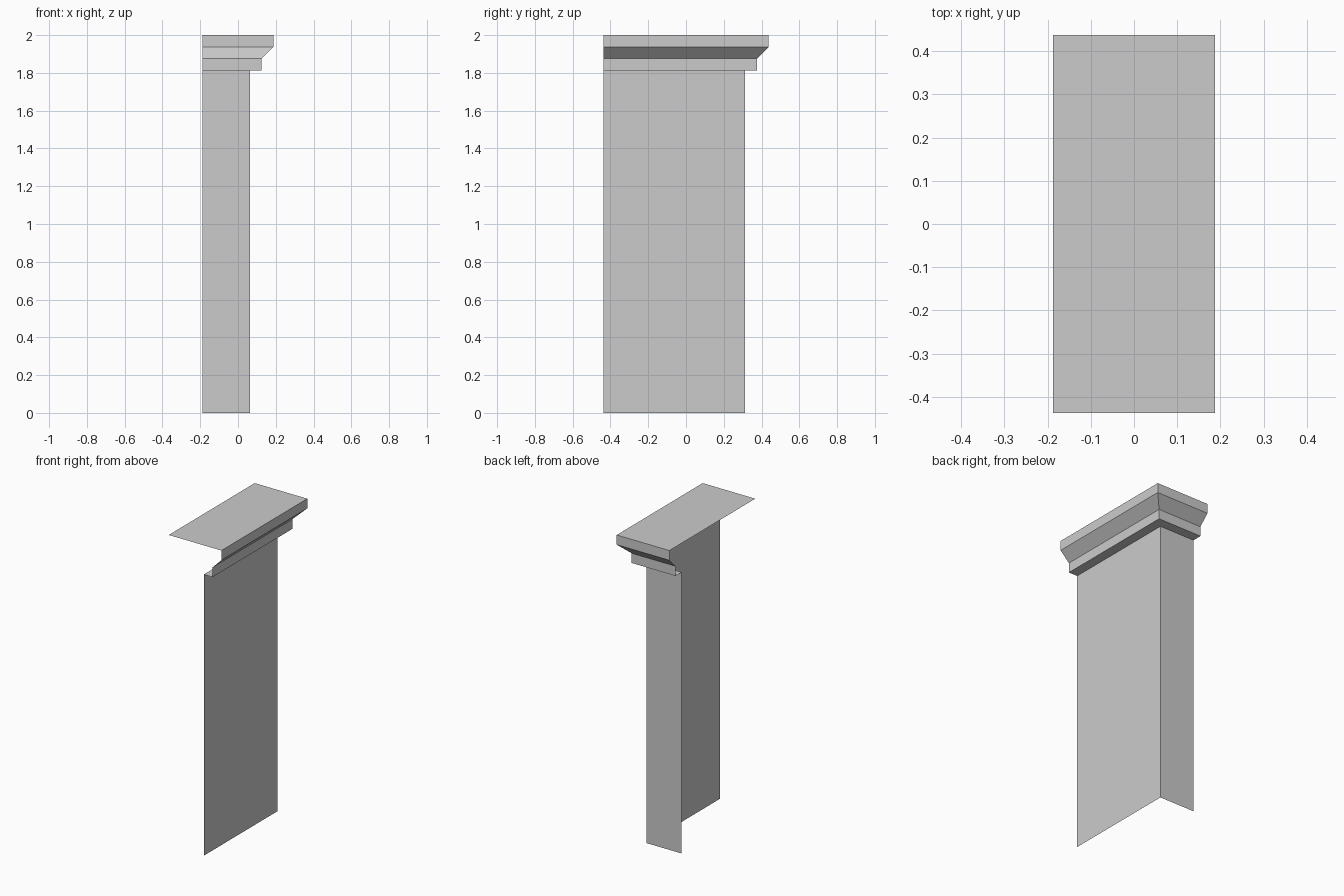
import bpy, bmesh

if "Cube" in bpy.data.objects:
    bpy.data.objects.remove(bpy.data.objects["Cube"])

U = 0.0625                      # module of the design
LEFT, FRONT = -3 * U, -7 * U    # open edges
WALL_X, WALL_Y = U, 5 * U       # outer wall planes


def corner_path(offset):
    """L-shaped path along the right side, then the back, pushed outward."""
    x, y = WALL_X + offset, WALL_Y + offset
    return [(x, FRONT), (x, y), (LEFT, y)]


def sweep(name, profile):
    """Mitred sweep of an (offset, z) profile around the corner."""
    bm = bmesh.new()
    rows = [[bm.verts.new((x, y, z)) for x, y in corner_path(o)] for o, z in profile]
    for low, high in zip(rows, rows[1:]):
        for i in range(2):
            bm.faces.new((low[i], low[i + 1], high[i + 1], high[i]))
    finish(name, bm)


def finish(name, bm):
    mesh = bpy.data.meshes.new(name)
    bm.to_mesh(mesh)
    bm.free()
    bpy.context.collection.objects.link(bpy.data.objects.new(name, mesh))


# Two upright walls meeting at the back right corner
sweep("corner_wall", [(0, 0), (0, 29 * U)])

# Stepped and bevelled cornice, including its underside
sweep("cornice", [(0, 29 * U), (U, 29 * U), (U, 30 * U), (2 * U, 31 * U), (2 * U, 32 * U)])

# Flat top surface
bm = bmesh.new()
right, back = WALL_X + 2 * U, WALL_Y + 2 * U
bm.faces.new([bm.verts.new((x, y, 32 * U)) for x, y in
              ((LEFT, FRONT), (right, FRONT), (right, back), (LEFT, back))])
finish("top_cover", bm)
